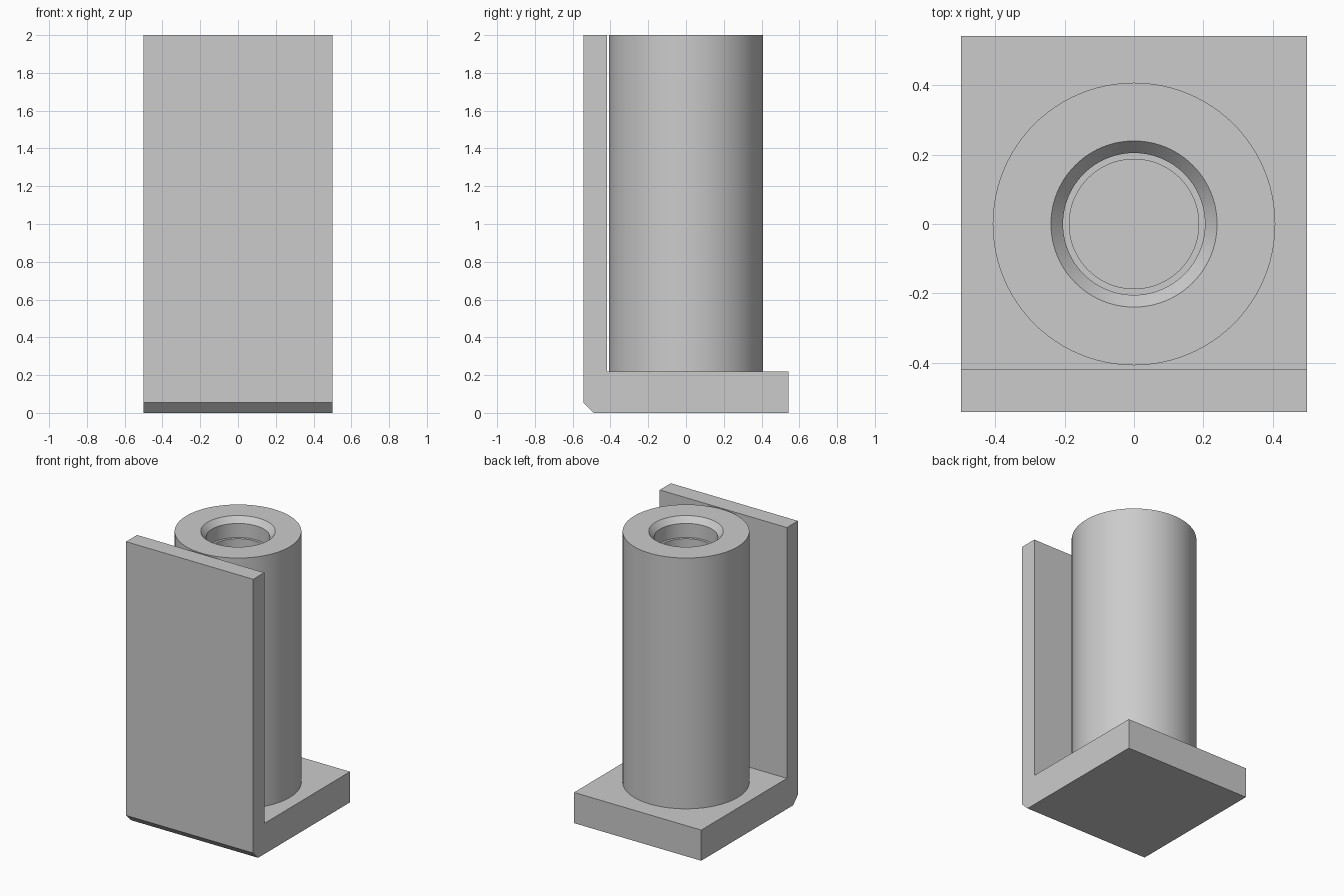
import bpy, bmesh, math
from mathutils import Matrix, Vector

default = bpy.data.objects.get("Cube")
if default:
    bpy.data.objects.remove(default, do_unlink=True)

GREY = (0.6, 0.6, 0.6, 1)
mat = bpy.data.materials.new("plain grey")
mat.use_nodes = True
mat.diffuse_color = GREY
mat.node_tree.nodes["Principled BSDF"].inputs["Base Color"].default_value = GREY


def add_object(name, bm):
    bmesh.ops.recalc_face_normals(bm, faces=bm.faces)
    mesh = bpy.data.meshes.new(name)
    bm.to_mesh(mesh)
    bm.free()
    mesh.materials.append(mat)
    obj = bpy.data.objects.new(name, mesh)
    bpy.context.collection.objects.link(obj)
    return obj


HALF_W, HALF_D, HEIGHT = 0.5, 0.543, 2.0
WALL_BACK, BASE_TOP, CHAMFER = -0.419, 0.218, 0.055

# L-shaped bracket: side profile extruded across the width
profile = [(-HALF_D + CHAMFER, 0), (HALF_D, 0), (HALF_D, BASE_TOP),
           (WALL_BACK, BASE_TOP), (WALL_BACK, HEIGHT), (-HALF_D, HEIGHT),
           (-HALF_D, CHAMFER)]
bm = bmesh.new()
face = bm.faces.new([bm.verts.new((-HALF_W, y, z)) for y, z in profile])
ext = bmesh.ops.extrude_face_region(bm, geom=[face])
bmesh.ops.translate(bm, vec=(2 * HALF_W, 0, 0),
                    verts=[v for v in ext["geom"] if isinstance(v, bmesh.types.BMVert)])
add_object("bracket", bm)

# Upright tube: lathed outer wall, chamfered mouth, stepped bore and bore floor
rings = [(0.408, BASE_TOP), (0.408, HEIGHT), (0.24, HEIGHT), (0.205, 1.96),
         (0.205, 1.86), (0.187, 1.86), (0.187, BASE_TOP + 0.002), (0, BASE_TOP + 0.002)]
bm = bmesh.new()
verts = [bm.verts.new((r, 0, z)) for r, z in rings]
edges = [bm.edges.new(pair) for pair in zip(verts, verts[1:])]
bmesh.ops.spin(bm, geom=verts + edges, cent=(0, 0, 0), axis=(0, 0, 1),
               angle=2 * math.pi, steps=96, use_merge=True)
bmesh.ops.remove_doubles(bm, verts=bm.verts, dist=0.0001)
tube = add_object("tube", bm)
bpy.context.view_layer.objects.active = tube
tube.select_set(True)
bpy.ops.object.shade_smooth_by_angle(angle=math.radians(30))
